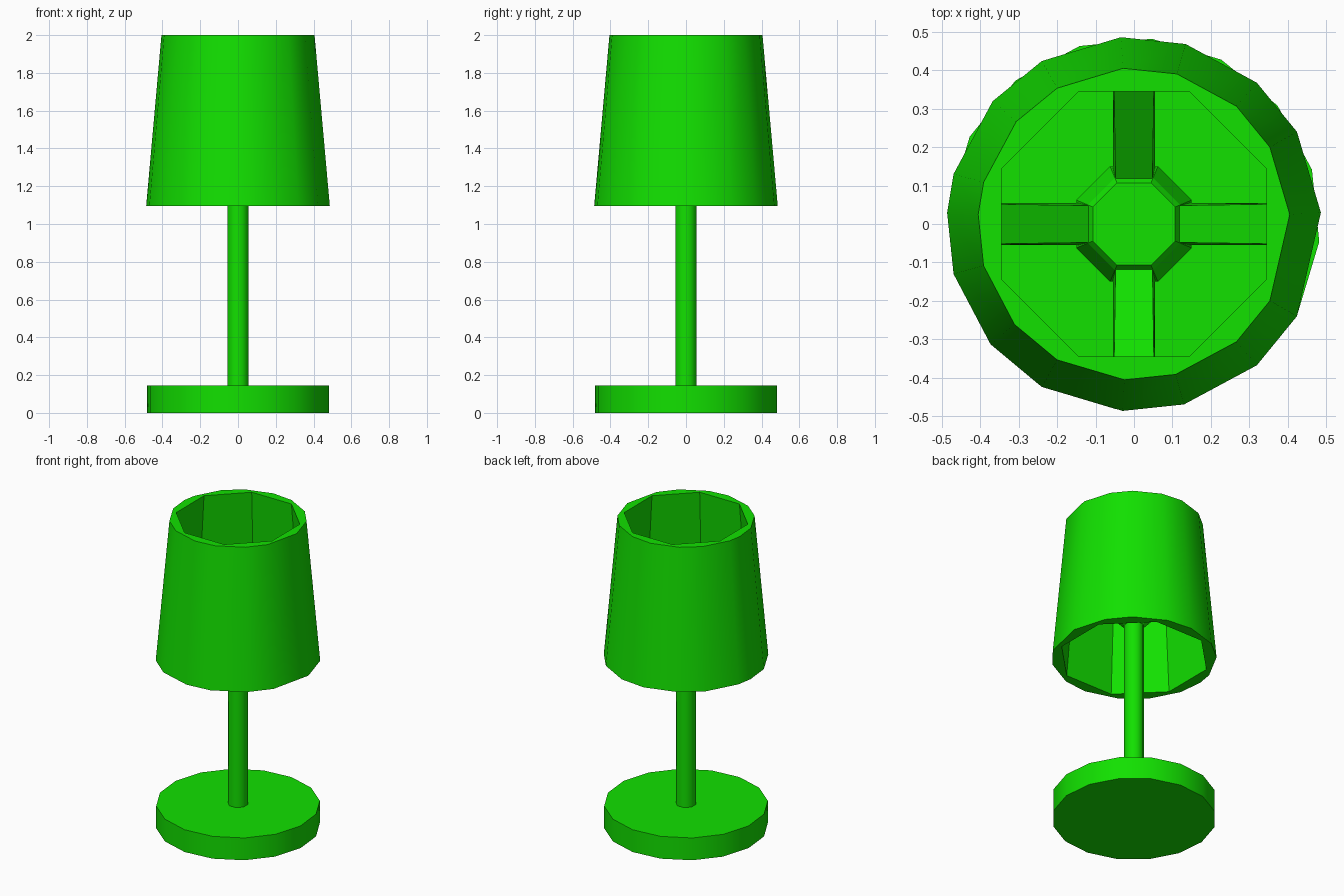
import bpy, bmesh
from math import radians, cos, sin, pi

if "Cube" in bpy.data.objects:
    bpy.data.objects.remove(bpy.data.objects["Cube"])

green = bpy.data.materials.new("green")
green.diffuse_color = (0.006, 0.75, 0.0, 1)
green.use_nodes = True
green.node_tree.nodes["Principled BSDF"].inputs["Base Color"].default_value = green.diffuse_color


def finish(name, bm, smooth=35):
    bmesh.ops.recalc_face_normals(bm, faces=bm.faces)
    me = bpy.data.meshes.new(name)
    bm.to_mesh(me)
    bm.free()
    ob = bpy.data.objects.new(name, me)
    bpy.context.collection.objects.link(ob)
    me.materials.append(green)
    if smooth:
        bpy.ops.object.select_all(action='DESELECT')
        ob.select_set(True)
        bpy.context.view_layer.objects.active = ob
        bpy.ops.object.shade_smooth_by_angle(angle=radians(smooth))
    return ob


def ring(bm, r, z, angles):
    return [bm.verts.new((r * cos(radians(a)), r * sin(radians(a)), z)) for a in angles]


def bridge(bm, a, b):
    n = len(a)
    for i in range(n):
        bm.faces.new((a[i], a[(i + 1) % n], b[(i + 1) % n], b[i]))


def stack(name, profile, angles, smooth=35):
    """Capped solid through a list of (radius, z) rings."""
    bm = bmesh.new()
    rings = [ring(bm, r, z, angles) for r, z in profile]
    for a, b in zip(rings, rings[1:]):
        bridge(bm, a, b)
    bm.faces.new(rings[0])
    bm.faces.new(rings[-1])
    return finish(name, bm, smooth)


octagon = [22.5 + 45 * i for i in range(8)]
K = 1 / cos(pi / 8)  # flat-to-centre distance -> corner radius

# Base disc and pole
stack("base", [(0.484, 0), (0.484, 0.145)], [17 + 22.5 * i for i in range(16)])
stack("pole", [(0.056 * K, 0.145), (0.056 * K, 1.31)], octagon, smooth=50)

# Hub flaring out at the pole top
stack("hub", [(0.056 * K, 1.31), (0.15 * K, 1.42), (0.12 * K, 1.52), (0.107 * K, 1.54)],
      octagon, smooth=0)

# Four struts rising from the hub to the shade
for i, side in enumerate(("right", "back", "left", "front")):
    bm = bmesh.new()
    c, s = cos(i * pi / 2), sin(i * pi / 2)
    ends = []
    for (r0, z0, w0), (r1, z1, w1) in (((0.14, 1.42, 0.055), (0.115, 1.52, 0.048)),
                                       ((0.385, 1.60, 0.055), (0.375, 1.70, 0.052))):
        loop = [(r0, -w0, z0), (r0, w0, z0), (r1, w1, z1), (r1, -w1, z1)]
        ends.append([bm.verts.new((x * c - y * s, x * s + y * c, z)) for x, y, z in loop])
    bridge(bm, *ends)
    for e in ends:
        bm.faces.new(e)
    finish("strut_" + side, bm, smooth=0)

# Shade: slightly uneven 16-sided outside, octagonal inside, open at both ends
outer_angles = [3.5, 29.5, 49, 74, 94, 119.5, 139, 164.5,
                176.5, 195.5, 220, 240.5, 266.5, 285.5, 311, 330.5]
bm = bmesh.new()
outer = [ring(bm, r, z, outer_angles) for r, z in ((0.487, 1.095), (0.406, 2.0))]
inner = [ring(bm, r * K, z, octagon) for r, z in ((0.413, 1.095), (0.345, 2.0))]
bridge(bm, *outer)
bridge(bm, *inner)
# Flat rims: two outer sides meet each inner side
for o, n in zip(outer, inner):
    for k in range(8):
        a, b, c = o[2 * k + 1], o[(2 * k + 2) % 16], o[(2 * k + 3) % 16]
        bm.faces.new((a, b, n[k]))
        bm.faces.new((b, c, n[(k + 1) % 8], n[k]))
finish("shade", bm)
